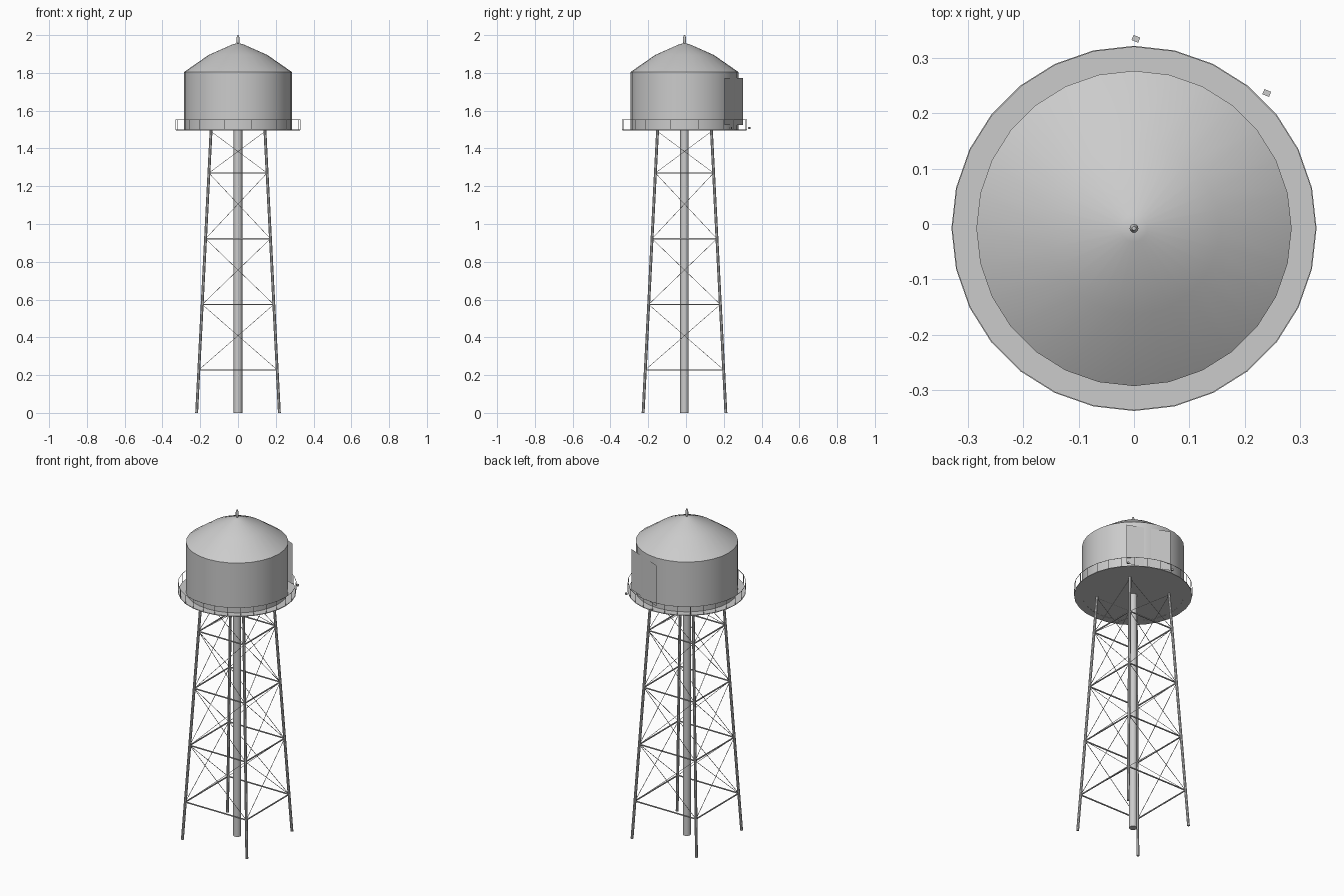
import bpy, bmesh, math
from mathutils import Vector, Matrix

if "Cube" in bpy.data.objects:
    bpy.data.objects.remove(bpy.data.objects["Cube"])

CY = -0.008      # tower axis in y
SIDES = 28


def finish(name, bm, smooth=True):
    bmesh.ops.recalc_face_normals(bm, faces=bm.faces)
    me = bpy.data.meshes.new(name)
    bm.to_mesh(me)
    bm.free()
    ob = bpy.data.objects.new(name, me)
    ob.location.y = CY
    bpy.context.collection.objects.link(ob)
    if smooth:
        bpy.ops.object.select_all(action='DESELECT')
        ob.select_set(True)
        bpy.context.view_layer.objects.active = ob
        bpy.ops.object.shade_smooth_by_angle(angle=math.radians(35))
    return ob


def lathe(name, profile, n, closed=False):
    """Spin (radius, z) points round the tower axis."""
    bm = bmesh.new()
    rings = []
    for r, z in profile:
        if r == 0:
            rings.append([bm.verts.new((0, 0, z))] * n)
        else:
            rings.append([bm.verts.new((r * math.cos(math.tau * i / n),
                                        r * math.sin(math.tau * i / n), z)) for i in range(n)])
    pairs = list(zip(rings, rings[1:]))
    if closed:
        pairs.append((rings[-1], rings[0]))
    for a, b in pairs:
        for i in range(n):
            j = (i + 1) % n
            bm.faces.new(list(dict.fromkeys((a[i], a[j], b[j], b[i]))))
    return finish(name, bm)


def bar(bm, p, q, r, n=4, level=False):
    """Add a straight bar; level=True cuts its ends horizontally."""
    p, q = Vector(p), Vector(q)
    rot = Matrix.Identity(3) if level else (q - p).to_track_quat('Z', 'Y').to_matrix()
    ends = []
    for c in (p, q):
        ends.append([bm.verts.new(c + rot @ Vector((r * math.cos(math.tau * (i + .5) / n),
                                                    r * math.sin(math.tau * (i + .5) / n), 0)))
                     for i in range(n)])
    for i in range(n):
        j = (i + 1) % n
        bm.faces.new((ends[0][i], ends[0][j], ends[1][j], ends[1][i]))
    bm.faces.new(ends[0])
    bm.faces.new(ends[1])


# Tank with roof, finial, walkway and riser pipe
lathe("tank", [(0, 1.496), (0.285, 1.496), (0.285, 1.805), (0.155, 1.895),
               (0.024, 1.953), (0, 1.957)], SIDES)
lathe("finial", [(0.005, 1.953), (0.008, 1.965), (0.008, 1.985), (0.0035, 2.0), (0, 2.0)], 12)
lathe("walkway", [(0.283, 1.495), (0.329, 1.495), (0.329, 1.499), (0.283, 1.499)], SIDES, True)
lathe("riser_pipe", [(0, 0), (0.0225, 0), (0.0225, 1.496), (0, 1.496)], 16)

# Railing round the walkway
bm = bmesh.new()
ring = [Vector((0.329 * math.cos(math.tau * i / SIDES),
                0.329 * math.sin(math.tau * i / SIDES), 0)) for i in range(SIDES)]
up = Vector((0, 0, 1))
for a, b in zip(ring, ring[1:] + ring[:1]):
    bar(bm, a + up * 1.497, a + up * 1.552, 0.0015)
    bar(bm, a + up * 1.551, b + up * 1.551, 0.0015)
finish("railing", bm, False)


# Legs lean inward towards the tank
def leg_at(corner, z):
    h = 0.219 + (0.1425 - 0.219) * z / 1.496
    return Vector((corner[0] * h, corner[1] * h, z))


corners = [(1, 1), (-1, 1), (-1, -1), (1, -1)]
for c in corners:
    bm = bmesh.new()
    bar(bm, leg_at(c, 0), leg_at(c, 1.496), 0.0082, 8, True)
    finish(("front" if c[1] < 0 else "back") + ("_right" if c[0] > 0 else "_left") + "_leg",
           bm)

# Horizontal struts and crossed tie rods on each side
levels = [0.228, 0.574, 0.922, 1.27, 1.49]
struts, rods = bmesh.new(), bmesh.new()
for a, b in zip(corners, corners[1:] + corners[:1]):
    for z in levels[:-1]:
        bar(struts, leg_at(a, z), leg_at(b, z), 0.0042)
    for z0, z1 in zip(levels, levels[1:]):
        bar(rods, leg_at(a, z0), leg_at(b, z1), 0.0016)
        bar(rods, leg_at(b, z0), leg_at(a, z1), 0.0016)
finish("horizontal_struts", struts, False)
finish("cross_rods", rods, False)

# Flat sign panel on the back right of the tank
ang = math.radians(67.5)
out = Vector((math.cos(ang), math.sin(ang), 0))
side = Vector((-out.y, out.x, 0))
bm = bmesh.new()
bm.faces.new([bm.verts.new(out * 0.2828 + side * s + up * z)
              for s, z in ((-0.128, 1.523), (-0.128, 1.773), (0.128, 1.773), (0.128, 1.523))])
finish("sign_panel", bm, False)

# Two small lamps in front of the panel
for name, s in (("left_lamp", -0.128), ("right_lamp", 0.128)):
    bm = bmesh.new()
    m = (Matrix.Translation(out * 0.318 + side * s + up * 1.508)
         @ Matrix.Rotation(ang - math.pi / 2, 4, 'Z') @ Matrix.Diagonal((0.013, 0.010, 0.010, 1)))
    bmesh.ops.create_cube(bm, size=1, matrix=m)
    finish(name, bm, False)
